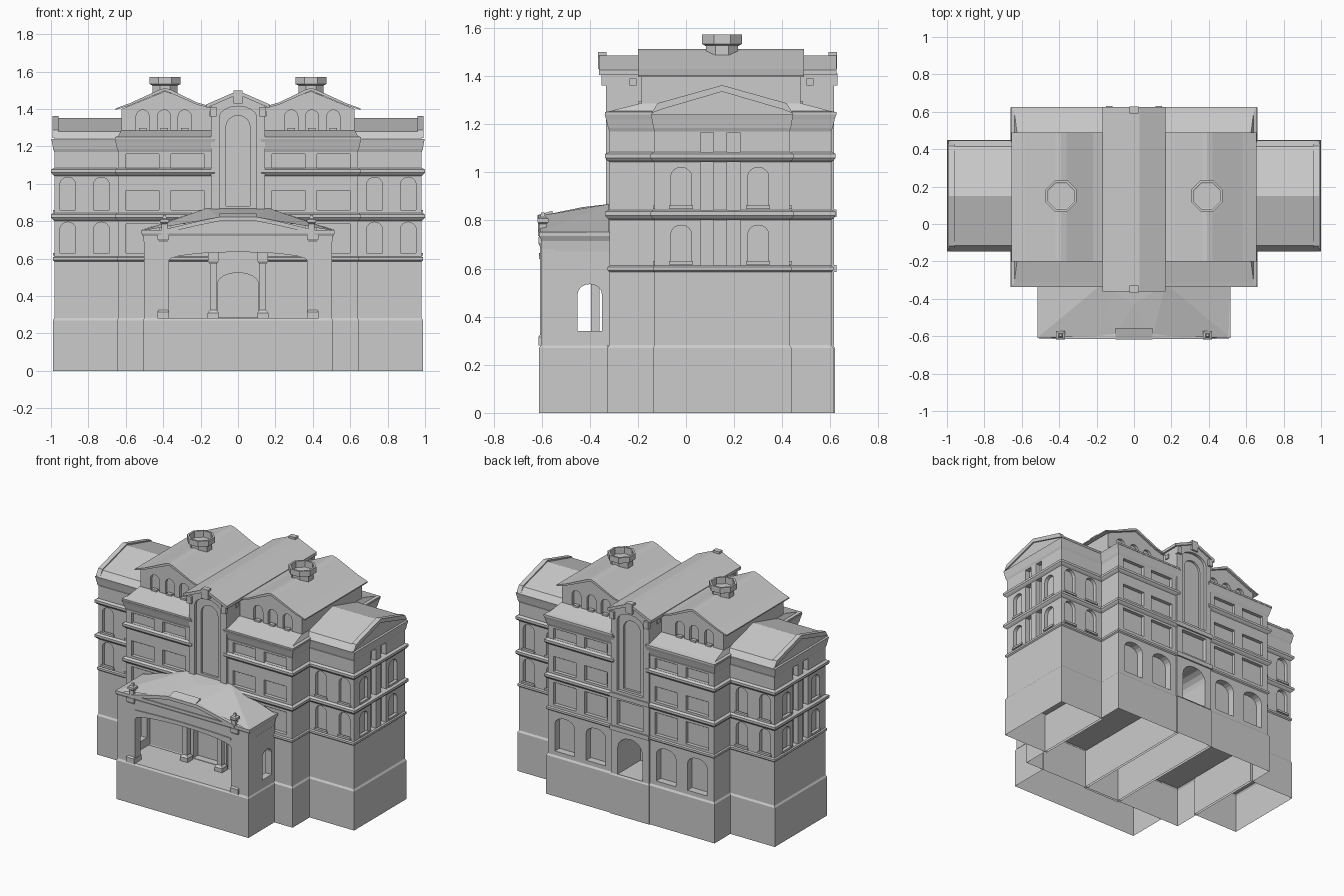
import bpy, bmesh
from math import sin, cos, pi

if "Cube" in bpy.data.objects:
    bpy.data.objects.remove(bpy.data.objects["Cube"])


def finish(name, bm, mirror=False):
    bmesh.ops.recalc_face_normals(bm, faces=bm.faces)
    me = bpy.data.meshes.new(name)
    bm.to_mesh(me)
    bm.free()
    ob = bpy.data.objects.new(name, me)
    bpy.context.collection.objects.link(ob)
    if mirror:
        ob.modifiers.new("Mirror", 'MIRROR')
    return ob


def loft(bm, loops, bottom=True, top=True):
    rows = [[bm.verts.new(p) for p in lp] for lp in loops]
    n = len(rows[0])
    for a, b in zip(rows, rows[1:]):
        for i in range(n):
            j = (i + 1) % n
            bm.faces.new((a[i], a[j], b[j], b[i]))
    if bottom:
        bm.faces.new(rows[0])
    if top:
        bm.faces.new(rows[-1])


def add_prism(bm, pts, axis, a, b):
    f = (lambda u, v, t: (u, t, v)) if axis == 'y' else (lambda u, v, t: (t, u, v))
    loft(bm, [[f(u, v, t) for u, v in pts] for t in (a, b)])


def prism(name, pts, axis, a, b, mirror=False):
    bm = bmesh.new()
    add_prism(bm, pts, axis, a, b)
    return finish(name, bm, mirror)


def band(name, rect, prof, mirror=False, bottom=True):
    """Rectangular plan swept up through (outward offset, height) steps."""
    x0, x1, y0, y1 = rect
    bm = bmesh.new()
    loft(bm, [[(x0 - o, y0 - o, z), (x1 + o, y0 - o, z), (x1 + o, y1 + o, z), (x0 - o, y1 + o, z)]
              for o, z in prof], bottom)
    return finish(name, bm, mirror)


def boxes(name, items, mirror=False):
    bm = bmesh.new()
    for x0, x1, y0, y1, z0, z1 in items:
        add_prism(bm, [(x0, z0), (x1, z0), (x1, z1), (x0, z1)], 'y', y0, y1)
    return finish(name, bm, mirror)


def arch(c, w, z0, z1, rise=0.0, n=8):
    h = w / 2
    if rise == 0:
        return [(c - h, z0), (c + h, z0), (c + h, z1), (c - h, z1)]
    return [(c - h, z0), (c + h, z0)] + [
        (c + h * cos(pi * i / n), z1 - rise + rise * sin(pi * i / n)) for i in range(n + 1)]


def cut(ob, cutters):
    bm = bmesh.new()
    for c in cutters:
        add_prism(bm, *c)
    tool = finish("opening_cutter", bm)
    tool.hide_render = True
    m = ob.modifiers.new("Openings", 'BOOLEAN')
    m.object, m.solver = tool, 'EXACT'
    bpy.context.view_layer.objects.active = ob
    bpy.ops.object.modifier_move_to_index(modifier=m.name, index=0)
    bpy.ops.object.modifier_apply(modifier=m.name)
    bpy.data.objects.remove(tool)


def both(pts, y0, y1, d):
    """The same recess on the front and back wall."""
    return [(pts, 'y', y0 - .1, y0 + d), (pts, 'y', y1 - d, y1 + .1)]


MY0, MY1, WY0, WY1 = -.318, .604, -.13, .43
PY0, PY1 = -.333, .615
MAIN, WING = (.14, .64, MY0, MY1), (.6, .982, WY0, WY1)

# plinths, hollow and open underneath
LEDGE = [(.008, 0), (.008, .27), (.0, .282)]
band("center_plinth", (-.14, .14, PY0 + .004, PY1 - .004), LEDGE, bottom=False)
band("main_plinth", MAIN, LEDGE, True, False)
band("wing_plinth", (.64, .982, WY0, WY1), LEDGE, True, False)
band("porch_plinth", (-.5, .5, -.603, -.33), LEDGE, bottom=False)

# main block walls with three rows of square windows and a rear arcade
main = band("main_walls", MAIN, [(0, .28), (0, 1.17), (.006, 1.185), (.014, 1.22), (.02, 1.24)], True)
ROWS = ((.63, .785), (.86, .965), (1.085, 1.16))
cuts = []
for cx in (.27, .51):
    for z0, z1 in ROWS:
        cuts += both(arch(cx, .175, z0, z1), MY0, MY1, .025)
    cuts.append((arch(cx, .15, .31, .55, .05), 'y', MY1 - .05, MY1 + .1))
cut(main, cuts)
panes = []
for cx in (.27, .51):
    for z0, z1 in ROWS:
        for y in (MY0 + .02, MY1 - .026):
            panes.append((cx - .073, cx + .073, y, y + .006, z0 + .012, z1 - .012))
boxes("main_window_panes", panes, True)

# wings with round-headed windows and a columned slot in each end
wing = band("wing_walls", WING, [(0, .28), (0, 1.17), (.006, 1.185), (.012, 1.22), (.016, 1.24)], True)
cuts = []
for z0, z1 in ((.62, .795), (.85, 1.035)):
    for cx in (.73, .91):
        cuts += both(arch(cx, .085, z0, z1, .04), WY0, WY1, .025)
    for cy in (-.02, .3):
        cuts.append((arch(cy, .085, z0, z1 - .015, .035), 'x', .957, 1.1))
for cy in (.0875, .1975):
    cuts.append((arch(cy, .055, .612, 1.165), 'x', .947, 1.1))
cut(wing, cuts)
sills = [(.968, .99, c - .05, c + .05, z - .008, z + .006) for c in (-.02, .3) for z in (.625, .855)]
sills += [(c - .05, c + .05, y - .008, y + .01, z - .008, z + .006)
          for c in (.73, .91) for z in (.625, .855) for y in (WY0, WY1)]
boxes("wing_sills", sills, True)

# string courses around main block and wings
for part, rect in (("main", MAIN), ("wing", WING)):
    band(part + "_low_ledge", rect, [(0, .585), (.008, .592), (.008, .606), (0, .612)], True)
    for tag, z in (("middle", .81), ("upper", 1.05)):
        band(f"{part}_{tag}_cornice", rect,
             [(0, z - .008), (.01, z), (.018, z + .01), (.018, z + .026), (.004, z + .034)], True)

# wing roofs
ym = (WY0 + WY1) / 2
prism("wing_roof", [(WY0 - .016, 1.24), (WY0 + .015, 1.28), (ym, 1.352),
                    (WY1 - .015, 1.28), (WY1 + .016, 1.24)], 'x', .6, .982, True)
prism("wing_gable_rake", [(WY0 - .014, 1.245), (WY0 + .012, 1.287), (ym, 1.362), (WY1 - .012, 1.287),
                          (WY1 + .014, 1.245), (WY1 - .03, 1.262), (ym, 1.335), (WY0 + .03, 1.262)],
      'x', .96, .992, True)

# low skirt roof over the main block
bm = bmesh.new()
loft(bm, [[(.13, y0, z), (x1, y0, z), (x1, y1, z), (.13, y1, z)] for x1, y0, y1, z in (
    (.657, MY0 - .018, MY1 + .022, 1.238), (.657, MY0 - .018, MY1 + .022, 1.25),
    (.64, MY0 + .005, MY1 - .005, 1.255), (.625, -.195, .485, 1.285))])
finish("skirt_roof", bm, True)

# raised attic blocks with three arched lights
attic = prism("attic_walls", [(.13, 1.22), (.622, 1.22), (.622, 1.4), (.39, 1.495), (.13, 1.4)],
              'y', -.185, .475, True)
cuts = []
for cx in (.285, .395, .51):
    cuts += both(arch(cx, .07, 1.285, 1.395, .035), -.185, .475, .02)
cut(attic, cuts)
boxes("attic_sills", [(c - .02, c + .02, y - .012, y + .012, 1.283, 1.297)
                      for c in (.285, .395, .51) for y in (-.185, .475)], True)
prism("attic_roof", [(.655, 1.395), (.655, 1.403), (.58, 1.43), (.42, 1.503), (.39, 1.512), (.36, 1.503),
                     (.22, 1.435), (.13, 1.41), (.13, 1.4), (.22, 1.423), (.39, 1.498), (.58, 1.418)],
      'y', -.2, .49, True)

# octagonal roof vents, hollow at the top
bm = bmesh.new()
loft(bm, [[(.39 + r * cos(pi * (i + .5) / 4), .15 + r * sin(pi * (i + .5) / 4), z) for i in range(8)]
          for r, z in ((.072, 1.44), (.072, 1.525), (.09, 1.533), (.09, 1.572), (.076, 1.572), (.076, 1.525))])
finish("roof_vent", bm, True)

# central pavilion
pav = prism("center_pavilion", [(-.145, .28), (.145, .28), (.145, 1.42), (0, 1.478), (-.145, 1.42)],
            'y', PY0, PY1)
cut(pav, both(arch(0, .2, .865, 1.415, .06), PY0, PY1, .02)
    + [(arch(0, .2, .63, .8), 'y', PY1 - .03, 1),
       (arch(0, .19, .285, .55, .08), 'y', PY1 - .25, 1),
       (arch(0, .22, .285, .525, .06), 'y', -1, PY0 + .05)])
cut(pav, both(arch(0, .13, .88, 1.365, .06), PY0, PY1, .035))
prism("pavilion_roof", [(-.168, 1.405), (-.168, 1.425), (-.03, 1.485), (.03, 1.485), (.168, 1.425),
                        (.168, 1.405), (.03, 1.465), (-.03, 1.465)], 'y', -.362, .625)
boxes("pavilion_ridge_finials", [(-.025, .025, y, y + .035, 1.43, 1.5) for y in (-.365, .592)])
boxes("pavilion_eave_brackets", [(.115, .15, y, y + .03, 1.36, 1.41) for y in (-.352, .6)]
      + [(.14, .152, -.235, -.205, 1.36, 1.39), (.14, .152, .5, .53, 1.36, 1.39)], True)
boxes("rear_bay_ledges", [(-.15, .15, PY1 - .01, PY1 + .01, z, z + .03) for z in (.585, .815)])

# porch side walls with an arched opening
side = boxes("porch_side_wall", [(.455, .503, -.56, -.31, .28, .67)], True)
cut(side, [(arch(-.4, .1, .34, .535, .04), 'x', .3, .7)])

# porch front with wide shallow arch and low pediment
arc = [(.37 * cos(pi * i / 12), .59 + .045 * sin(pi * i / 12)) for i in range(13)]
prism("porch_front", [(-.503, .28), (-.503, .745), (-.4, .752), (-.2, .795), (0, .815), (.2, .795), (.4, .752),
                      (.503, .745), (.503, .28), (.37, .28)] + arc + [(-.37, .28)], 'y', -.603, -.545)
prism("porch_front_molding", [(-.37, .655), (-.2, .662), (0, .665), (.2, .662), (.37, .655), (.37, .64),
                              (.2, .647), (0, .65), (-.2, .647), (-.37, .64)], 'y', -.61, -.59)
prism("porch_pediment_rake", [(-.4, .755), (-.2, .803), (-.1, .823), (.1, .823), (.2, .803), (.4, .755),
                              (.4, .735), (.2, .78), (.1, .8), (-.1, .8), (-.2, .78), (-.4, .735)],
      'y', -.615, -.58)
band("porch_entablature", (-.496, .496, -.59, -.32), [(0, .655), (.006, .67), (.01, .715), (.02, .735), (.02, .752)])

# faceted hip roof of the porch
bm = bmesh.new()
v = [bm.verts.new(p) for p in ((-.17, -.32, .868), (.17, -.32, .868), (.516, -.32, .752), (.516, -.608, .748),
                               (.1, -.6, .82), (-.1, -.6, .82), (-.516, -.608, .748), (-.516, -.32, .752),
                               (0, -.43, .855))]
for f in ((1, 2, 3), (1, 3, 4), (1, 4, 8), (8, 4, 5), (0, 8, 5), (0, 5, 6), (0, 6, 7), (0, 1, 8)):
    bm.faces.new([v[i] for i in f])
finish("porch_roof", bm)
prism("porch_crest_panel", [(-.618, .8), (-.618, .822), (-.555, .84), (-.555, .82)], 'x', -.1, .1)

# porch pilasters with finials, and inner columns beside the door
SHAFT = [(.012, .28), (.012, .31), (0, .325), (0, .57), (.01, .585), (.01, .602)]
band("porch_pilaster", (.375, .425, -.608, -.54), [(.006, .28), (.006, .315), (-.002, .325), (-.002, .69),
                                                   (.006, .705), (.006, .73)], True)
band("porch_finial", (.378, .408, -.61, -.58), [(0, .72), (0, .785), (.008, .792), (.008, .808),
                                                (-.004, .814), (-.008, .832)], True)
band("porch_inner_column", (.115, .15, -.395, -.36), SHAFT + [(.01, .66)], True)
